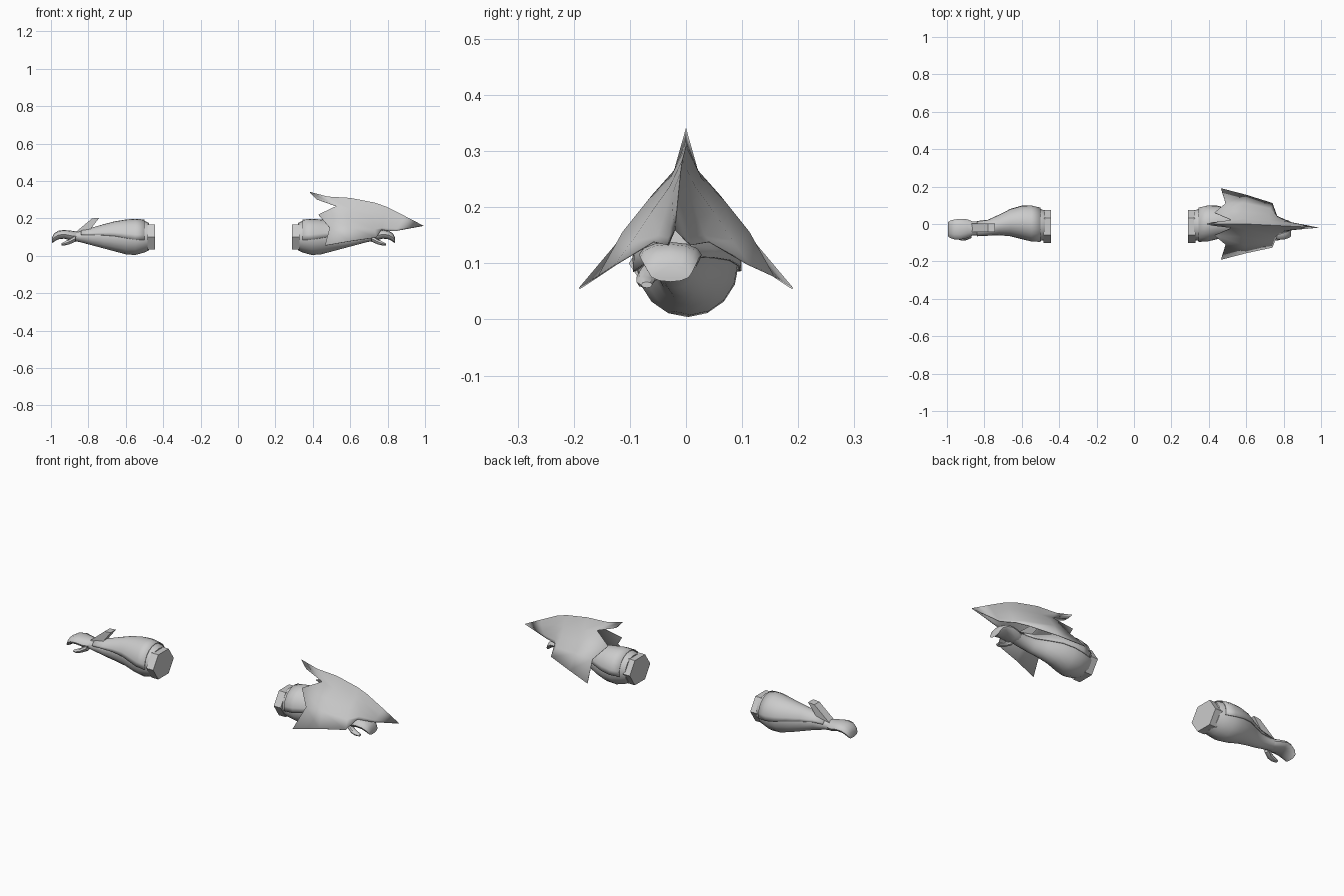
import bpy, bmesh, math
from mathutils import Vector

cube = bpy.data.objects.get("Cube")
if cube:
    bpy.data.objects.remove(cube)

grey = bpy.data.materials.new("light_grey")
grey.use_nodes = True
GREY = (0.6, 0.6, 0.6, 1)
grey.diffuse_color = GREY
grey.node_tree.nodes["Principled BSDF"].inputs["Base Color"].default_value = GREY


def finish(name, bm, smooth=True, thickness=0):
    bmesh.ops.remove_doubles(bm, verts=bm.verts, dist=0.0005)
    bmesh.ops.recalc_face_normals(bm, faces=bm.faces)
    mesh = bpy.data.meshes.new(name)
    bm.to_mesh(mesh)
    bm.free()
    mesh.materials.append(grey)
    ob = bpy.data.objects.new(name, mesh)
    bpy.context.collection.objects.link(ob)
    if thickness:
        mod = ob.modifiers.new("thickness", "SOLIDIFY")
        mod.thickness = thickness
        mod.offset = 0
    bpy.ops.object.select_all(action="DESELECT")
    ob.select_set(True)
    bpy.context.view_layer.objects.active = ob
    if smooth:
        bpy.ops.object.shade_smooth_by_angle(angle=math.radians(40))
    return ob


def skin(bm, rows, closed=False):
    """Bridge equal rows of points with quads; return the rows of vertices."""
    grid = [[bm.verts.new(p) for p in row] for row in rows]
    for a, b in zip(grid, grid[1:]):
        for i in range(len(a) - (not closed)):
            j = (i + 1) % len(a)
            bm.faces.new((a[i], a[j], b[j], b[i]))
    return grid


def arc(section, start, end, count, grow=0.0):
    """Points on the oval section x, y0, y1, z0, z1 between two angles."""
    x, y0, y1, z0, z1 = section
    out = []
    for i in range(count):
        a = math.radians(start + (end - start) * i / (count - 1))
        out.append(Vector((x, (y0 + y1) / 2 + ((y1 - y0) / 2 + grow) * math.cos(a),
                           (z0 + z1) / 2 + ((z1 - z0) / 2 + grow) * math.sin(a))))
    return out


def loft(name, sections, side, sides=16):
    bm = bmesh.new()
    grid = skin(bm, [[side(p) for p in arc(s, 0, 360, sides + 1)[:-1]] for s in sections], True)
    bm.faces.new(grid[0])
    bm.faces.new(grid[-1])
    return finish(name, bm)


# Oval sections along the arm: x, y0, y1, z0, z1
FOREARM = [(-0.475, -.085, .07, .03, .175), (-0.50, -.09, .082, .018, .188),
           (-0.55, -.088, .094, .004, .192), (-0.60, -.075, .092, .008, .188),
           (-0.66, -.06, .075, .024, .178), (-0.72, -.055, .045, .04, .162),
           (-0.78, -.058, .018, .056, .145), (-0.84, -.062, .012, .072, .132),
           (-0.88, -.062, .014, .08, .13)]
HAND = [(-0.86, -.06, .012, .078, .13), (-0.89, -.075, .025, .08, .134),
        (-0.93, -.084, .028, .092, .138), (-0.96, -.082, .024, .088, .134),
        (-0.983, -.075, .018, .076, .12), (-0.994, -.066, .01, .067, .098)]
THUMB = [(-0.87, -.075, -.035, .075, .11), (-0.90, -.088, -.052, .062, .09),
         (-0.925, -.088, -.058, .056, .077), (-0.945, -.08, -.06, .056, .067)]


def build_arm(prefix, side):
    loft(prefix + "_forearm", FOREARM, side)
    loft(prefix + "_hand", HAND, side, 12)
    loft(prefix + "_thumb", THUMB, side, 8)

    # Six-sided cuff closing the elbow end
    bm = bmesh.new()
    rows = []
    for x in (-0.485, -0.443):
        rows.append([side(Vector((x, -.013 + .089 * math.cos(k * math.pi / 3),
                                  .1 + .078 * math.sin(k * math.pi / 3)))) for k in range(6)])
    for ring in skin(bm, rows, True):
        bm.faces.new(ring)
    finish(prefix + "_cuff", bm, False)

    # Armour plate over the top half of the forearm, tapering toward the wrist
    bm = bmesh.new()
    plate = []
    for i, s in enumerate(FOREARM[1:-1]):
        trim = 5 * i
        plate.append([side(p) for p in arc(s, -12 + trim, 192 - trim, 13, 0.004)])
    skin(bm, plate)
    finish(prefix + "_bracer", bm, True, 0.004)

    # Swept spike rising from the wrist
    bm = bmesh.new()
    outline = [(-0.87, .125), (-0.78, .20), (-0.742, .203), (-0.79, .14)]
    rows = [[side(Vector((x, y - .02, z))) for x, z in outline] for y in (-.022, .022)]
    for ring in skin(bm, rows, True):
        bm.faces.new(ring)
    finish(prefix + "_wrist_spike", bm, False)


build_arm("right", lambda p: p)
build_arm("left", lambda p: Vector((-0.155 - p.x, p.y, p.z)))

# Tent-shaped blade shield on the left arm: columns run from ridge to lower edge
COLUMNS = [
    [(.48, 0, .315), (.525, .02, .265), (.43, .06, .22), (.49, .11, .15), (.465, .19, .055)],
    [(.60, 0, .308), (.60, .027, .25), (.58, .068, .21), (.59, .112, .155), (.60, .155, .078)],
    [(.73, 0, .283), (.73, .022, .235), (.72, .055, .19), (.73, .088, .14), (.74, .118, .098)],
    [(.79, 0, .262), (.785, .015, .22), (.775, .03, .18), (.77, .04, .15), (.765, .05, .138)],
    [(.89, 0, .212), (.88, .008, .19), (.865, .015, .165), (.85, .018, .145), (.84, .02, .132)],
    [(.99, 0, .16)] * 5]
TAIL = [(.385, 0, .34), (.42, .008, .302), (.525, .02, .265), (.48, 0, .315)]


def sway(p, mirror):
    return Vector((p[0], p[1] * mirror - max(0, p[0] - .6) * .05, p[2]))


bm = bmesh.new()
for mirror in (1, -1):
    skin(bm, [[sway(p, mirror) for p in col] for col in COLUMNS[:-1]])
    tip = bm.verts.new(sway(COLUMNS[-1][0], mirror))
    last = [bm.verts.new(sway(p, mirror)) for p in COLUMNS[-2]]
    for a, b in zip(last, last[1:]):
        bm.faces.new((a, b, tip))
    bm.faces.new([bm.verts.new(sway(p, mirror)) for p in TAIL])
finish("left_blade_shield", bm, True, 0.003)
